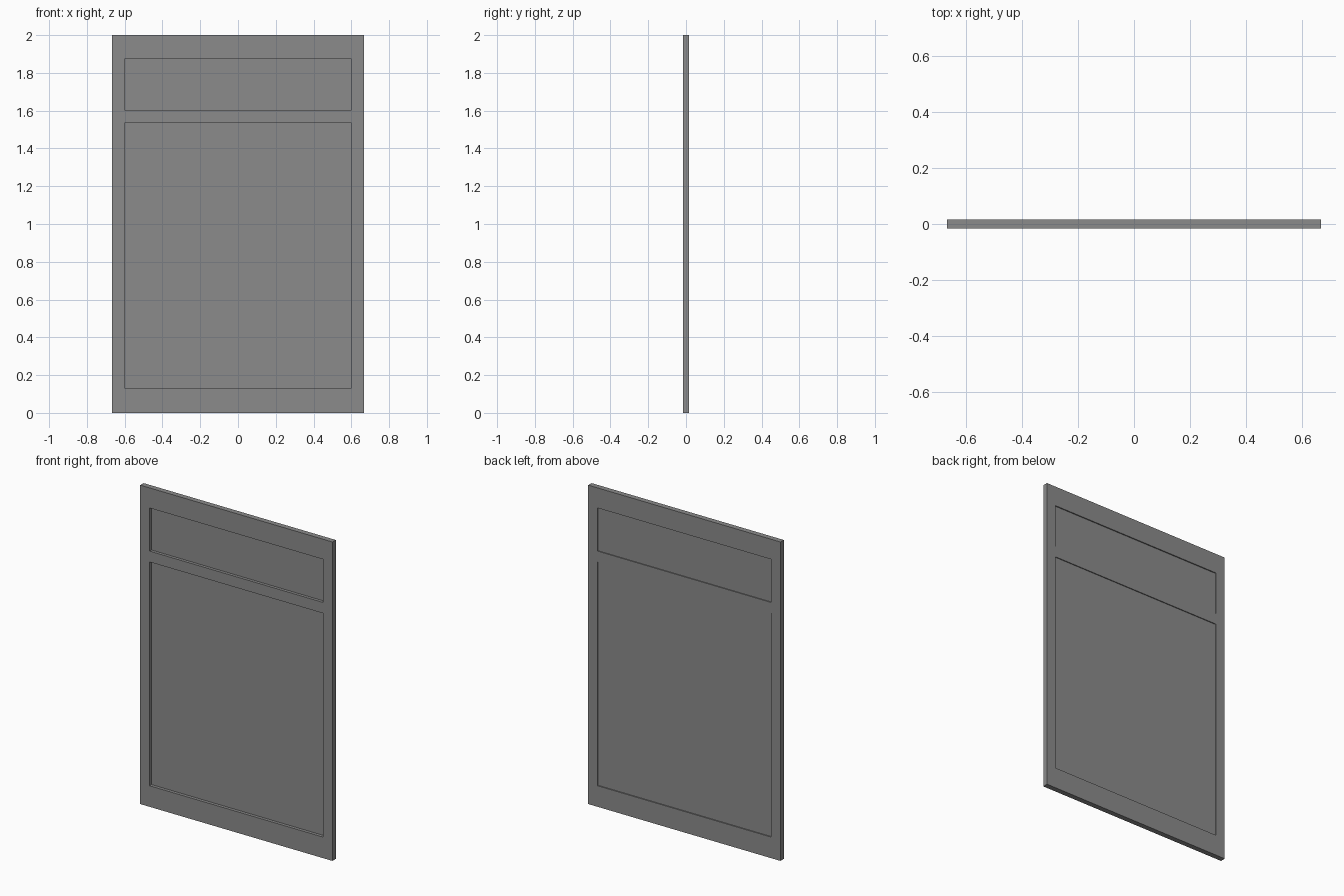
import bpy
import bmesh
from mathutils import Matrix, Vector

cube = bpy.data.objects.get("Cube")
if cube:
    bpy.data.objects.remove(cube, do_unlink=True)

# Overall sizes
HALF_W, HEIGHT, HALF_T = 0.667, 2.0, 0.0167
OPEN_X = 0.602            # half width of the openings
LOW, RAIL_LOW, RAIL_HIGH, TOP = 0.132, 1.535, 1.603, 1.874

grey = bpy.data.materials.new("plain grey")
grey.use_nodes = True
colour = (0.26, 0.26, 0.26, 1)
grey.diffuse_color = colour
grey.node_tree.nodes["Principled BSDF"].inputs["Base Color"].default_value = colour


def finish(name, bm):
    bmesh.ops.recalc_face_normals(bm, faces=bm.faces)
    mesh = bpy.data.meshes.new(name)
    bm.to_mesh(mesh)
    bm.free()
    mesh.materials.append(grey)
    obj = bpy.data.objects.new(name, mesh)
    bpy.context.collection.objects.link(obj)
    return obj


def box(name, low, high):
    low, high = Vector(low), Vector(high)
    bm = bmesh.new()
    place = Matrix.Translation((low + high) / 2) @ Matrix.Diagonal((*(high - low), 1))
    bmesh.ops.create_cube(bm, size=1, matrix=place)
    return finish(name, bm)


# Outer frame: one mitre-free ring, outer and inner rectangles bridged
def rectangle(half_w, z0, z1, y):
    return [(-half_w, y, z0), (half_w, y, z0), (half_w, y, z1), (-half_w, y, z1)]


bm = bmesh.new()
loops = [[bm.verts.new(p) for p in rectangle(w, z0, z1, y)]
         for w, z0, z1, y in ((HALF_W, 0, HEIGHT, -HALF_T),
                              (HALF_W, 0, HEIGHT, HALF_T),
                              (OPEN_X, LOW, TOP, HALF_T),
                              (OPEN_X, LOW, TOP, -HALF_T))]
for i, loop in enumerate(loops):
    following = loops[(i + 1) % len(loops)]
    for j in range(4):
        k = (j + 1) % 4
        bm.faces.new((loop[j], loop[k], following[k], following[j]))
finish("outer_frame", bm)

# Cross rail between the openings, a hair thinner than the frame
rail_t = HALF_T - 0.001
box("cross_rail", (-OPEN_X, -rail_t, RAIL_LOW), (OPEN_X, rail_t, RAIL_HIGH))

# Thin infill panels, set deeper on the front than on the back
for name, z0, z1 in (("lower_panel", LOW, RAIL_LOW), ("upper_panel", RAIL_HIGH, TOP)):
    box(name, (-OPEN_X, 0.003, z0), (OPEN_X, 0.010, z1))
